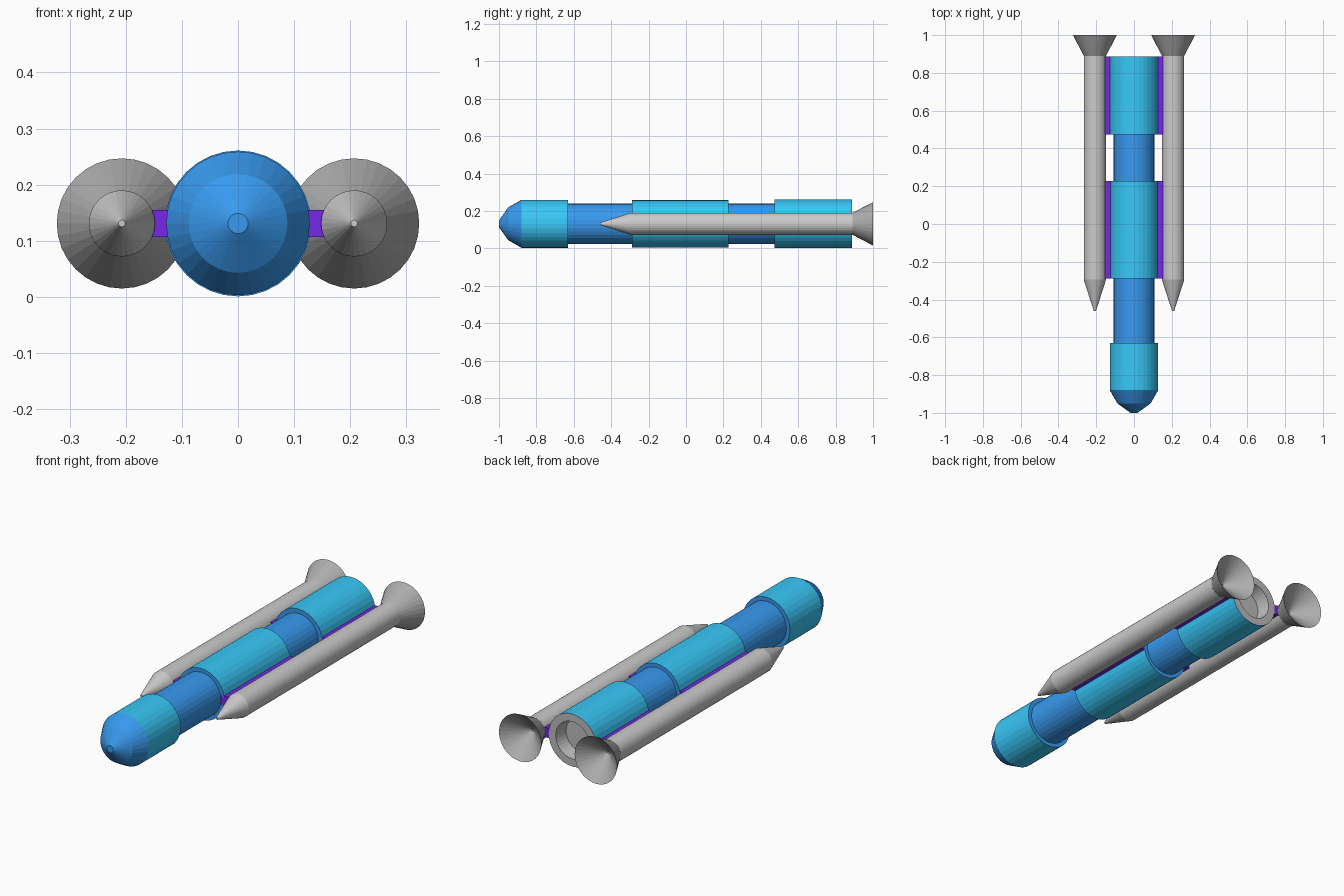
import bpy, bmesh
from math import sin, cos, pi

if "Cube" in bpy.data.objects:
    bpy.data.objects.remove(bpy.data.objects["Cube"])

CZ = 0.131   # height of the long axis
BX = 0.207   # sideways offset of the boosters
SIDES = 32


def material(name, rgb):
    m = bpy.data.materials.new(name)
    m.diffuse_color = (*rgb, 1)
    m.use_nodes = True
    m.node_tree.nodes["Principled BSDF"].inputs["Base Color"].default_value = m.diffuse_color
    return m


LIGHT = material("light_blue", (0.04, 0.58, 0.94))
DARK = material("dark_blue", (0.04, 0.32, 0.86))
PURPLE = material("violet", (0.18, 0.02, 0.80))
GREY = material("grey", (0.50, 0.50, 0.50))
DARK_GREY = material("dark_grey", (0.42, 0.42, 0.42))
PALE = material("pale_grey", (0.70, 0.70, 0.70))


def lathe(name, profile, mats, x=0.0, bands=None):
    """Turn (y, radius) points around the y axis; bands picks a material per strip."""
    bm = bmesh.new()
    rings = []
    for y, r in profile:
        rings.append([bm.verts.new((r * cos(2 * pi * i / SIDES), y, r * sin(2 * pi * i / SIDES)))
                      for i in range(SIDES)])
    for k, (a, b) in enumerate(zip(rings, rings[1:])):
        for i in range(SIDES):
            j = (i + 1) % SIDES
            f = bm.faces.new((a[i], b[i], b[j], a[j]))
            f.material_index = bands[k] if bands else 0
    bm.faces.new(rings[0])
    bm.faces.new(rings[-1][::-1]).material_index = bands[-1] if bands else 0
    bmesh.ops.recalc_face_normals(bm, faces=bm.faces)
    return finish(name, bm, mats, (x, 0, CZ))


def finish(name, bm, mats, location):
    me = bpy.data.meshes.new(name)
    bm.to_mesh(me)
    bm.free()
    for m in mats:
        me.materials.append(m)
    ob = bpy.data.objects.new(name, me)
    ob.location = location
    bpy.context.collection.objects.link(ob)
    return ob


def box(name, x0, x1, y0, y1, h, mat):
    bm = bmesh.new()
    bmesh.ops.create_cube(bm, size=1)
    bmesh.ops.scale(bm, vec=(x1 - x0, y1 - y0, h), verts=bm.verts)
    return finish(name, bm, [mat], ((x0 + x1) / 2, (y0 + y1) / 2, CZ))


# Core body: stepped hull with dark necks, dark shoulders, and a hollow grey tail
core = [(-1.0, 0.018), (-0.95, 0.088), (-0.88, 0.128), (-0.63, 0.128), (-0.63, 0.108),
        (-0.288, 0.108), (-0.288, 0.127), (0.228, 0.127), (0.228, 0.108),
        (0.473, 0.108), (0.473, 0.130), (0.887, 0.130), (0.887, 0.092), (0.82, 0.082)]
lathe("core_body", core, [DARK, LIGHT, GREY],
      bands=[0, 0, 1, 0, 0, 0, 1, 0, 0, 0, 1, 2, 2])

for side, s in (("left", -1), ("right", 1)):
    # Slim booster with a pointed tip
    lathe(side + "_booster", [(-0.46, 0.006), (-0.295, 0.059), (0.89, 0.059)], [PALE], s * BX)
    # Flared hollow nozzle
    lathe(side + "_nozzle", [(0.885, 0.056), (1.0, 0.116), (0.90, 0.006)], [DARK_GREY], s * BX)
    # Plates joining booster to core
    for part, y0, y1 in (("front", -0.288, 0.228), ("rear", 0.473, 0.887)):
        xa, xb = sorted((s * 0.10, s * 0.165))
        box(f"{side}_{part}_strut", xa, xb, y0, y1, 0.048, PURPLE)
